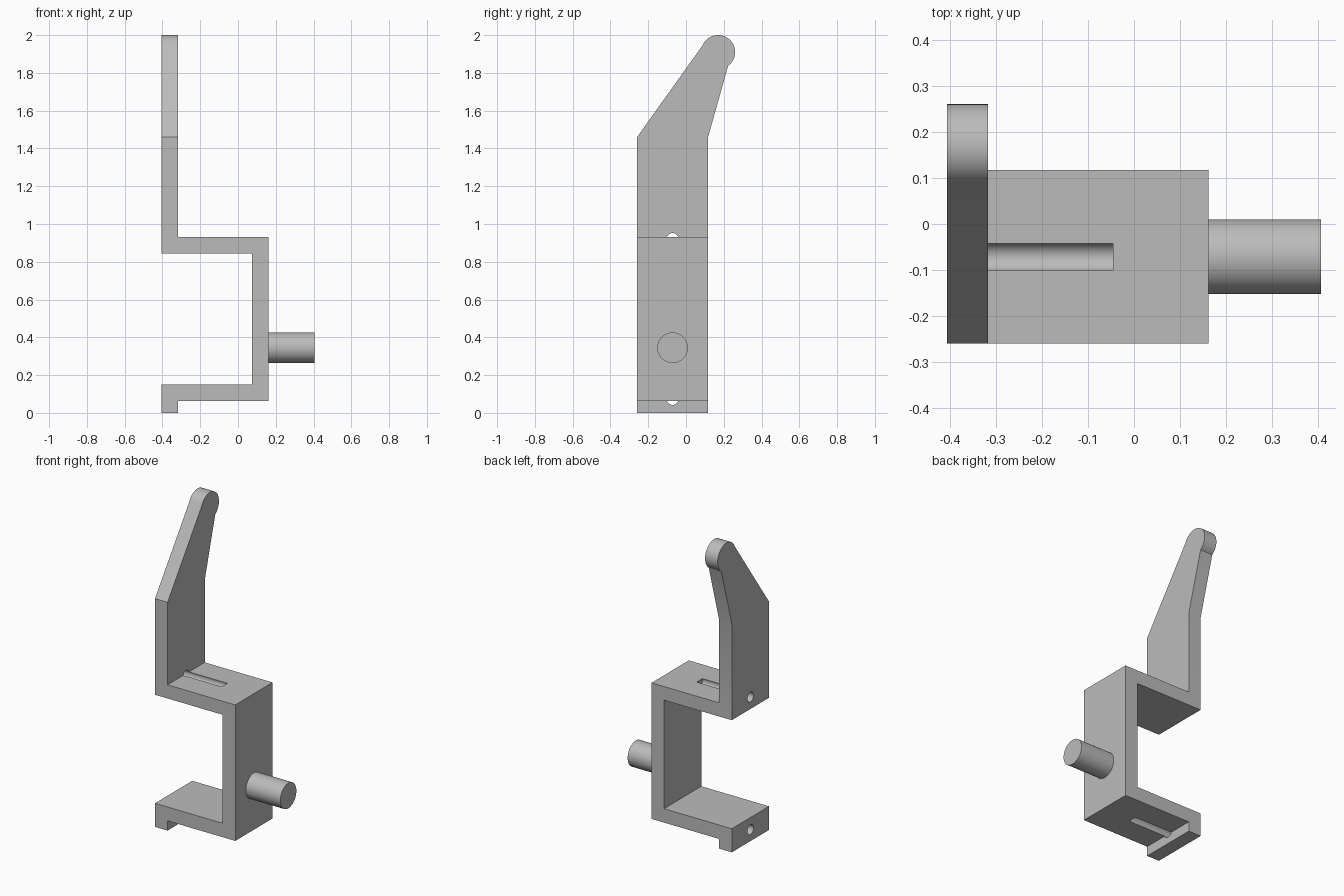
import bpy, bmesh, math
from mathutils import Vector, Matrix

if "Cube" in bpy.data.objects:
    bpy.data.objects.remove(bpy.data.objects["Cube"])

grey = bpy.data.materials.new("plain grey")
grey.use_nodes = True
colour = (0.5, 0.5, 0.5, 1)
grey.diffuse_color = colour
grey.node_tree.nodes["Principled BSDF"].inputs["Base Color"].default_value = colour


def finish(name, bm):
    bmesh.ops.recalc_face_normals(bm, faces=bm.faces)
    mesh = bpy.data.meshes.new(name)
    bm.to_mesh(mesh)
    bm.free()
    mesh.materials.append(grey)
    obj = bpy.data.objects.new(name, mesh)
    bpy.context.collection.objects.link(obj)
    return obj


def prism(name, points, push):
    """Extrude a closed outline along the push vector."""
    bm = bmesh.new()
    face = bm.faces.new([bm.verts.new(p) for p in points])
    new = bmesh.ops.extrude_face_region(bm, geom=[face])["geom"]
    bmesh.ops.translate(bm, vec=Vector(push),
                        verts=[v for v in new if isinstance(v, bmesh.types.BMVert)])
    return finish(name, bm)


def rod(name, x0, x1, y, z, radius):
    """Cylinder lying along x."""
    bm = bmesh.new()
    place = Matrix.Translation(((x0 + x1) / 2, y, z)) @ Matrix.Rotation(math.pi / 2, 4, "Y")
    bmesh.ops.create_cone(bm, cap_ends=True, segments=64, radius1=radius,
                          radius2=radius, depth=x1 - x0, matrix=place)
    return finish(name, bm)


def cut(obj, tool, operation):
    mod = obj.modifiers.new(operation.lower(), "BOOLEAN")
    mod.operation, mod.solver, mod.object = operation, "EXACT", tool
    bpy.context.view_layer.objects.active = obj
    bpy.ops.object.modifier_apply(modifier=mod.name)
    bpy.data.objects.remove(tool)


def smooth(obj):
    bpy.ops.object.select_all(action="DESELECT")
    obj.select_set(True)
    bpy.context.view_layer.objects.active = obj
    bpy.ops.object.shade_smooth_by_angle(angle=math.radians(25))


LEFT, LIP, INNER, OUTER, TIP = -0.406, -0.317, 0.073, 0.162, 0.406
FRONT, BACK, MID = -0.259, 0.117, -0.071

# Bracket: bent strip seen from the front
strip = [(LEFT, 0), (LIP, 0), (LIP, 0.062), (OUTER, 0.062), (OUTER, 0.932),
         (LIP, 0.932), (LIP, 2.1), (LEFT, 2.1), (LEFT, 0.845),
         (INNER, 0.845), (INNER, 0.151), (LEFT, 0.151)]
bracket = prism("bracket", [(x, -0.5, z) for x, z in strip], (0, 1, 0))

# Side outline with the leaning arm and rounded knob
side = [(FRONT, -0.1), (BACK, -0.1), (BACK, 1.46)]
for i in range(41):
    a = math.radians(-54 + 211 * i / 40)
    side.append((0.17 + 0.09 * math.cos(a), 1.91 + 0.09 * math.sin(a)))
side.append((FRONT, 1.46))
outline = prism("side_outline", [(-0.6, y, z) for y, z in side], (1.2, 0, 0))
cut(bracket, outline, "INTERSECT")

# Round channels that break through the outer flange faces
for z in (0.921, 0.073):
    cut(bracket, rod("channel_cutter", -0.5, -0.046, MID, z, 0.031), "DIFFERENCE")
smooth(bracket)

# Side pin
smooth(rod("side_pin", OUTER, TIP, MID, 0.345, 0.081))
